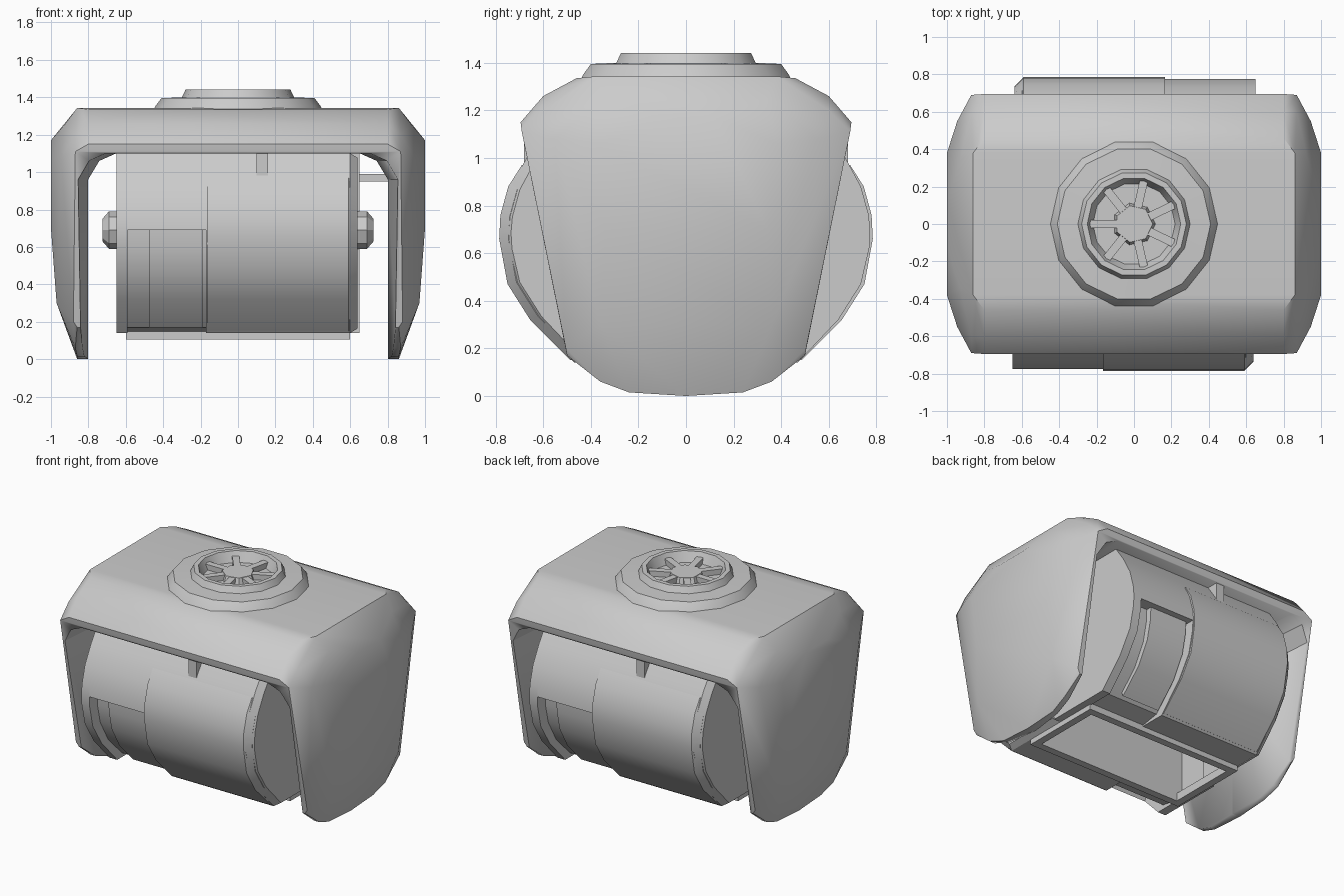
import bpy, bmesh, math
from mathutils import Matrix

cube = bpy.data.objects.get("Cube")
if cube:
    bpy.data.objects.remove(cube, do_unlink=True)

grey = bpy.data.materials.new("plain grey")
grey.use_nodes = True
colour = (0.6, 0.6, 0.6, 1)
grey.diffuse_color = colour
grey.node_tree.nodes["Principled BSDF"].inputs["Base Color"].default_value = colour


def finish(bm, name, angle=30):
    bmesh.ops.recalc_face_normals(bm, faces=bm.faces)
    mesh = bpy.data.meshes.new(name)
    bm.to_mesh(mesh)
    bm.free()
    mesh.materials.append(grey)
    ob = bpy.data.objects.new(name, mesh)
    bpy.context.collection.objects.link(ob)
    bpy.ops.object.select_all(action="DESELECT")
    ob.select_set(True)
    bpy.context.view_layer.objects.active = ob
    bpy.ops.object.shade_smooth_by_angle(angle=math.radians(angle))
    return ob


def loft(name, sections, turn=0):
    """Join matching rings of points, cap both ends, turn about z."""
    bm = bmesh.new()
    rings = [[bm.verts.new(p) for p in s] for s in sections]
    n = len(rings[0])
    for a, b in zip(rings, rings[1:]):
        for i in range(n):
            j = (i + 1) % n
            bm.faces.new((a[i], a[j], b[j], b[i]))
    bm.faces.new(rings[0])
    bm.faces.new(rings[-1][::-1])
    bmesh.ops.rotate(bm, verts=bm.verts, matrix=Matrix.Rotation(turn, 3, "Z"))
    return finish(bm, name)


def slab(name, profile, x0, x1, turn=0, chamfer=0):
    """Extrude a (depth, height) profile along x, facing the front."""
    def ring(x, k=1):
        return [(x, -d * k, 0.62 + (z - 0.62) * k) for d, z in profile]
    rings = [ring(x0), ring(x1 - chamfer), ring(x1, 0.95)] if chamfer else [ring(x0), ring(x1)]
    return loft(name, rings, turn)


def box(name, lo, hi, turn=0):
    return loft(name, [[(x, lo[1], lo[2]), (x, hi[1], lo[2]), (x, hi[1], hi[2]),
                        (x, lo[1], hi[2])] for x in (lo[0], hi[0])], turn)


# Outer shell: rounded block, hulled from one mirrored corner
corner = [(0.86, 0.38, 1.343), (0.8, 0.46, 1.335), (0.8, 0.6, 1.26), (0.8, 0.695, 1.15),
          (0.87, 0.6, 1.2), (0.93, 0.34, 1.25), (0.87, 0.69, 1.11), (0.945, 0.55, 1.08),
          (1, 0.38, 1.06), (1, 0.12, 1.17), (1, 0.34, 0.7), (0.97, 0.36, 0.3),
          (0.88, 0.505, 0.2), (0.86, 0.5, 0.17), (0.87, 0.36, 0.06), (0.86, 0.24, 0.015),
          (0.86, 0, 0)]
bm = bmesh.new()
for x, y, z in corner:
    for sx in (-1, 1):
        for sy in (-1, 1):
            bm.verts.new((x * sx, y * sy, z))
bmesh.ops.remove_doubles(bm, verts=bm.verts, dist=0.0001)
bmesh.ops.convex_hull(bm, input=bm.verts)
bmesh.ops.delete(bm, geom=[v for v in bm.verts if not v.link_faces], context="VERTS")
bmesh.ops.dissolve_limit(bm, angle_limit=0.02, verts=bm.verts, edges=bm.edges)
shell = finish(bm, "outer_shell", 28)


# Tunnel through the shell, flaring toward the front and back
def arch(y, w):
    half = [(w, -0.3), (w, 0.96), (w - 0.06, 1.06), (w - 0.15, 1.1)]
    return [(x, y, z) for x, z in half] + [(-x, y, z) for x, z in half[::-1]]


for turn in (0, math.pi):
    cutter = loft("tunnel_cutter", [arch(0.02, 0.8), arch(-0.85, 0.87)], turn)
    cutter.hide_render = True
    mod = shell.modifiers.new("tunnel", "BOOLEAN")
    mod.object = cutter
    mod.solver = "EXACT"
    bpy.context.view_layer.objects.active = shell
    bpy.ops.object.modifier_apply(modifier=mod.name)
    bpy.data.objects.remove(cutter, do_unlink=True)

# Drum profiles (depth from the axis, height)
upper = [(0, 1.1), (0.6, 1.1), (0.67, 1.0), (0.735, 0.88), (0.768, 0.76), (0.774, 0.69)]
lower = [(0.77, 0.62), (0.735, 0.47), (0.64, 0.32), (0.47, 0.14)]
recess = [(0.69, 0.69), (0.685, 0.6), (0.655, 0.47), (0.57, 0.32), (0.42, 0.17)]
hollow = [(0.24, 0.14), (0.24, 0.66), (0, 0.66)]
panel = [(0.69, 0.97), (0.747, 0.88), (0.78, 0.76), (0.785, 0.66), (0.75, 0.47),
         (0.655, 0.32), (0.485, 0.15), (0.4, 0.2), (0.6, 0.6)]

# Each half of the drum, repeated half a turn round
for side, turn in (("front", 0), ("back", math.pi)):
    slab(side + "_drum_end_plate", upper + lower + [(0, 0.14)], -0.65, -0.59, turn)
    slab(side + "_drum_notch", upper + recess + hollow, -0.59, -0.17, turn)
    slab(side + "_drum_body", upper + lower + hollow, -0.17, 0.56, turn)
    slab(side + "_drum_cap", upper + lower + [(0, 0.14)], 0.56, 0.64, turn, 0.04)
    slab(side + "_drum_cover", panel, -0.165, 0.63, turn, 0.04)
    # Barrel lying inside the notch
    barrel = [(d + 0.04, z) for d, z in recess] + [(0.4, 0.3), (0.5, 0.69)]
    slab(side + "_notch_barrel", barrel, -0.475, -0.19, turn)
    # Rim of the bottom opening
    box(side + "_bottom_rim", (-0.6, -0.29, 0.105), (0.6, -0.24, 0.16), turn)
    box(side + "_bottom_rim_end", (0.55, -0.24, 0.105), (0.6, 0.24, 0.16), turn)
    # Small bracket under the roof
    box(side + "_bracket", (0.1, -0.68, 0.97), (0.16, -0.6, 1.12), turn)
    # Side hub on the drum axis
    rings = []
    for x, r in ((0.6, 0.1), (0.69, 0.1), (0.725, 0.06)):
        rings.append([(x, r * math.cos(k * math.pi / 4), 0.69 + r * math.sin(k * math.pi / 4))
                      for k in range(8)])
    loft(side + "_side_hub", rings, turn)
box("left_strut", (0.6, 0.3, 0.95), (0.84, 0.38, 0.99))


# Round vent on top
def disc(name, outline, sides):
    return loft(name, [[(r * math.cos(2 * math.pi * k / sides),
                         r * math.sin(2 * math.pi * k / sides), z) for k in range(sides)]
                       for r, z in outline])


disc("vent_ring", [(0.46, 1.32), (0.44, 1.355), (0.41, 1.395), (0.3, 1.4), (0.28, 1.442),
                   (0.25, 1.442), (0.22, 1.375), (0.08, 1.375)], 14)
disc("vent_hub", [(0.12, 1.36), (0.1, 1.415)], 7)
for k in range(7):
    box("vent_spoke", (0.08, -0.022, 1.36), (0.255, 0.022, 1.412), 2 * math.pi * (k + 0.5) / 7)
